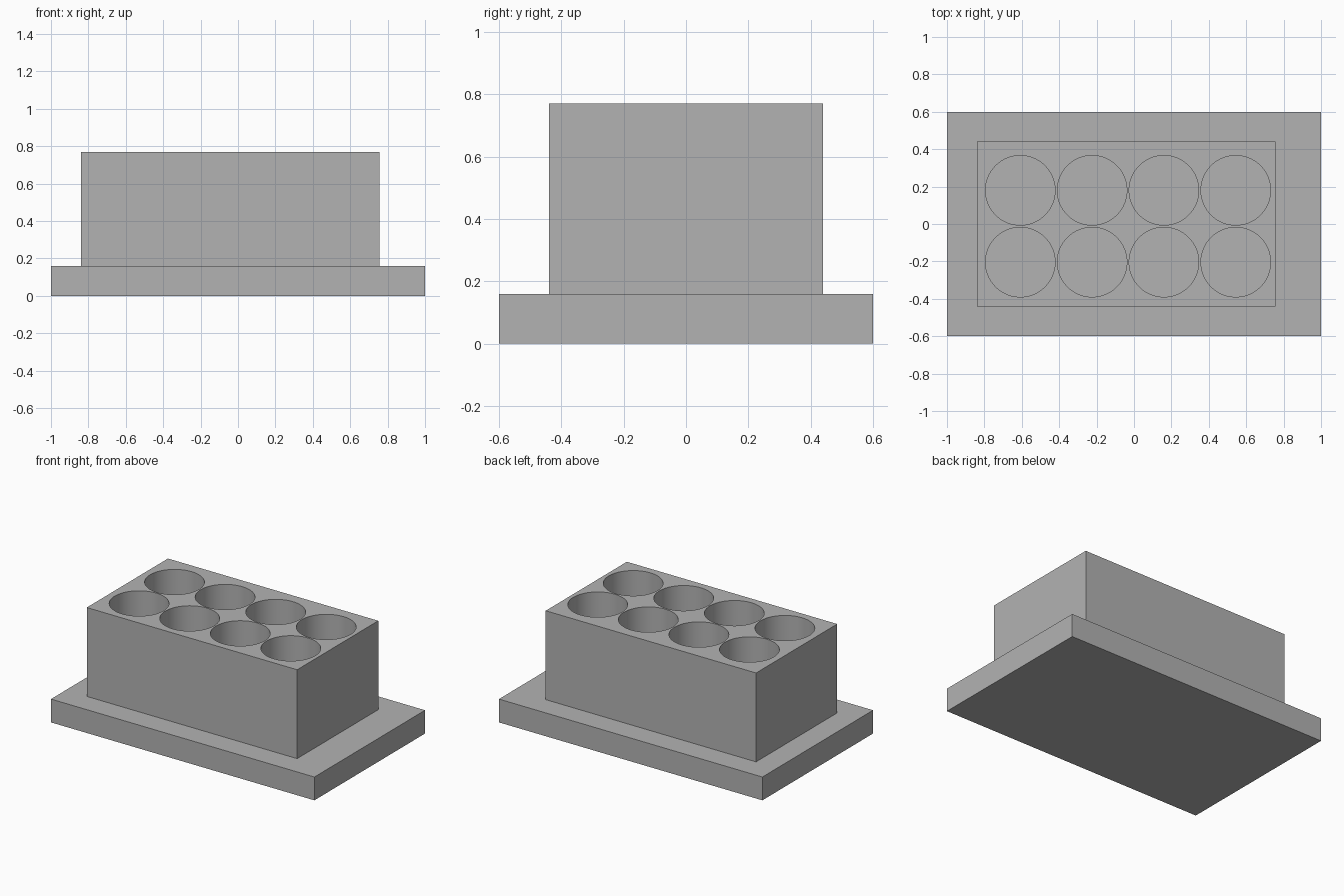
import bpy
import bmesh
import math
from mathutils import Matrix, Vector

if "Cube" in bpy.data.objects:
    bpy.data.objects.remove(bpy.data.objects["Cube"], do_unlink=True)

grey = bpy.data.materials.new("plain grey")
grey.use_nodes = True
colour = (0.45, 0.45, 0.45, 1)
grey.diffuse_color = colour
grey.node_tree.nodes["Principled BSDF"].inputs["Base Color"].default_value = colour


def add_object(name, bm):
    mesh = bpy.data.meshes.new(name)
    bm.to_mesh(mesh)
    bm.free()
    mesh.materials.append(grey)
    obj = bpy.data.objects.new(name, mesh)
    bpy.context.collection.objects.link(obj)
    return obj


def add_box(name, low, high):
    low, high = Vector(low), Vector(high)
    bm = bmesh.new()
    place = Matrix.Translation((low + high) / 2) @ Matrix.Diagonal((high - low).to_4d())
    bmesh.ops.create_cube(bm, size=1, matrix=place)
    return add_object(name, bm)


BASE_TOP, BLOCK_TOP = 0.16, 0.77

# Base plate and offset rack block
add_box("base_plate", (-1, -0.6, 0), (1, 0.6, BASE_TOP))
block = add_box("rack_block", (-0.84, -0.44, BASE_TOP), (0.757, 0.44, BLOCK_TOP))

# Two rows of four round wells, reaching down to the plate
bm = bmesh.new()
for column in range(4):
    for row in range(2):
        centre = (-0.608 + 0.384 * column, -0.204 + 0.384 * row, 0.5)
        bmesh.ops.create_cone(bm, cap_ends=True, segments=96, radius1=0.186,
                              radius2=0.186, depth=0.9,
                              matrix=Matrix.Translation(centre))
cutter = add_object("well_cutter", bm)
cutter.hide_render = True

cut = block.modifiers.new("wells", "BOOLEAN")
cut.operation = "DIFFERENCE"
cut.solver = "EXACT"
cut.object = cutter

# Apply the cut and smooth the well walls
bpy.ops.object.select_all(action="DESELECT")
block.select_set(True)
bpy.context.view_layer.objects.active = block
bpy.ops.object.modifier_apply(modifier=cut.name)
bpy.data.objects.remove(cutter, do_unlink=True)
bpy.ops.object.shade_smooth_by_angle(angle=math.radians(30))
